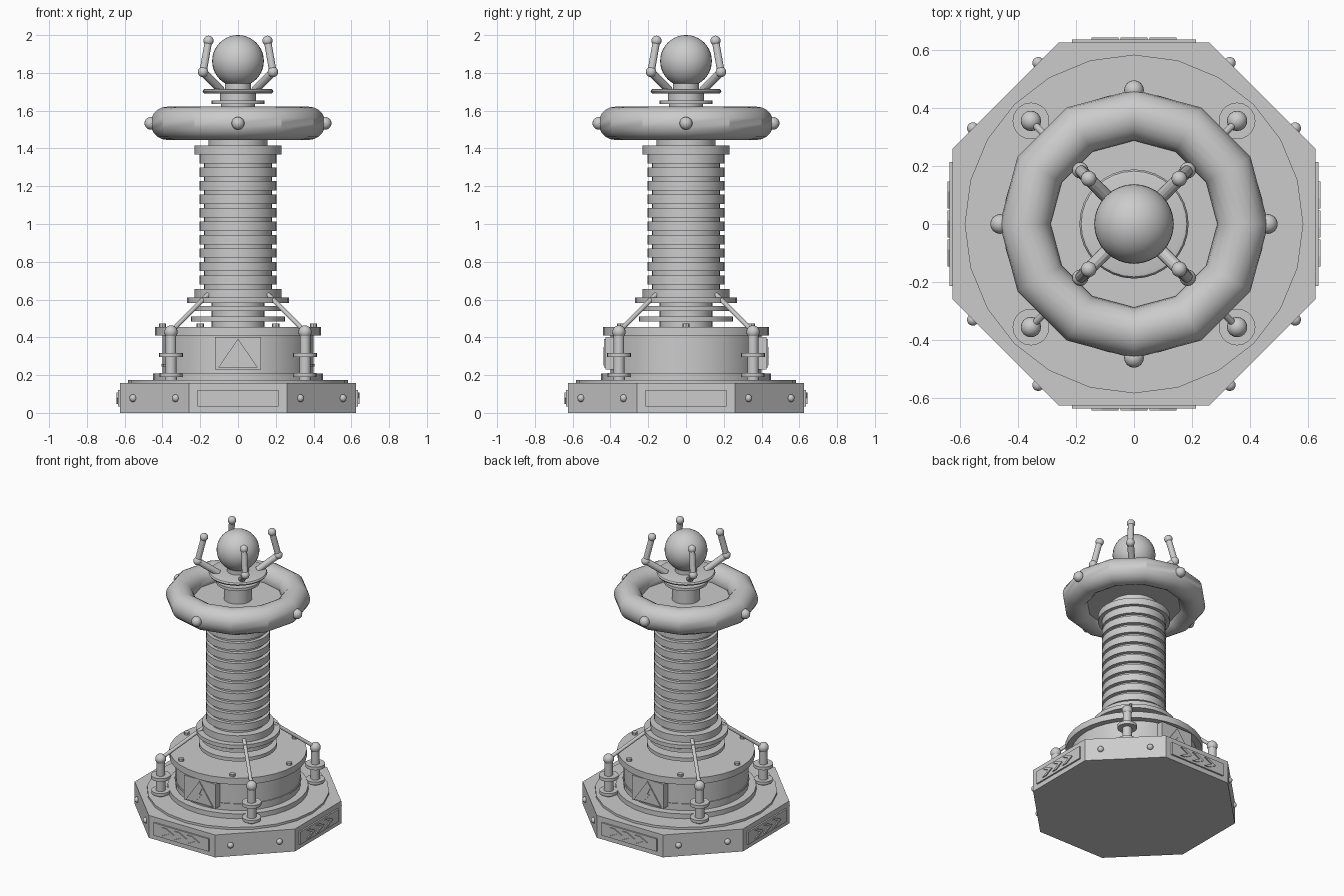
import bpy, bmesh
from math import sin, cos, pi, radians
from mathutils import Vector

if "Cube" in bpy.data.objects:
    bpy.data.objects.remove(bpy.data.objects["Cube"])

def finish(name, bm, smooth=True):
    bmesh.ops.recalc_face_normals(bm, faces=bm.faces)
    me = bpy.data.meshes.new(name)
    bm.to_mesh(me)
    bm.free()
    ob = bpy.data.objects.new(name, me)
    bpy.context.collection.objects.link(ob)
    if smooth:
        bpy.ops.object.select_all(action='DESELECT')
        ob.select_set(True)
        bpy.context.view_layer.objects.active = ob
        bpy.ops.object.shade_smooth_by_angle(angle=radians(28))
    return ob

def lathe(name, profile, n=32, at=(0, 0), phase=0, smooth=True):
    """Solid of revolution from (radius, z) points, capped at both ends."""
    bm = bmesh.new()
    rings = [[bm.verts.new((at[0] + r * cos(phase + 2 * pi * i / n),
                            at[1] + r * sin(phase + 2 * pi * i / n), z))
              for i in range(n)] for r, z in profile]
    for a, b in zip(rings, rings[1:]):
        for i in range(n):
            bm.faces.new((a[i], a[(i + 1) % n], b[(i + 1) % n], b[i]))
    bm.faces.new(rings[0])
    bm.faces.new(rings[-1])
    return finish(name, bm, smooth)

def steps(*discs):
    """Stepped profile from (radius, bottom, top) discs."""
    return [p for r, lo, hi in discs for p in ((r, lo), (r, hi))]

def ball(name, loc, r, u=16, v=10):
    bm = bmesh.new()
    bmesh.ops.create_uvsphere(bm, u_segments=u, v_segments=v, radius=r)
    bmesh.ops.translate(bm, verts=bm.verts, vec=loc)
    return finish(name, bm)

def rod(name, a, b, r, n=12):
    a, b = Vector(a), Vector(b)
    d = b - a
    bm = bmesh.new()
    bmesh.ops.create_cone(bm, cap_ends=True, segments=n, radius1=r, radius2=r, depth=d.length)
    bmesh.ops.rotate(bm, verts=bm.verts, matrix=d.to_track_quat('Z', 'Y').to_matrix())
    bmesh.ops.translate(bm, verts=bm.verts, vec=(a + b) / 2)
    return finish(name, bm)

def plate(name, pts, inner, outer, a):
    """Extrude a (sideways, z) outline outward on the side at angle a (0 = front)."""
    bm = bmesh.new()
    t, o = Vector((cos(a), sin(a), 0)), Vector((sin(a), -cos(a), 0))
    lo, hi = [[bm.verts.new(t * u + o * d + Vector((0, 0, z))) for u, z in pts]
              for d in (inner, outer)]
    n = len(pts)
    for i in range(n):
        bm.faces.new((lo[i], lo[(i + 1) % n], hi[(i + 1) % n], hi[i]))
    bm.faces.new(lo)
    bm.faces.new(hi)
    return finish(name, bm, False)

def rect(w, lo, hi):
    return [(-w, lo), (w, lo), (w, hi), (-w, hi)]

# Octagonal plinth and round step
lathe("plinth", steps((0.625 / cos(pi / 8), 0, 0.158)), 8, phase=pi / 8, smooth=False)
lathe("plinth_step", steps((0.583, 0.15, 0.174)), 24)

# Drum with lower and upper flanges
lathe("drum", steps((0.45, 0.17, 0.208), (0.40, 0.208, 0.41), (0.44, 0.41, 0.455)))
lathe("drum_band", steps((0.405, 0.245, 0.258)))
for i in range(6):
    a = i * pi / 3
    lathe(f"flange_bolt_{i}", steps((0.019, 0.45, 0.472)), 8, (0.4 * cos(a), 0.4 * sin(a)))

# Column: lower fins, collar, stacked coil rings, top collar
discs = [(0.14, 0.45, 0.485), (0.25, 0.485, 0.51), (0.14, 0.51, 0.54), (0.235, 0.54, 0.565),
         (0.14, 0.565, 0.583), (0.27, 0.583, 0.61), (0.23, 0.61, 0.657)]
z = 0.657
for i in range(10):
    discs += [(0.18, z, z + 0.022), (0.205, z + 0.022, z + 0.0712)]
    z += 0.0712
discs += [(0.23, 1.369, 1.415), (0.155, 1.415, 1.49)]
lathe("coil_column", steps(*discs))

# Ring electrode: low-poly around, round in section
bm = bmesh.new()
N, M, R, r = 12, 20, 0.375, 0.088
g = [[bm.verts.new(((R + r * cos(2 * pi * j / M)) * cos(2 * pi * i / N),
                    (R + r * cos(2 * pi * j / M)) * sin(2 * pi * i / N),
                    1.533 + r * sin(2 * pi * j / M))) for j in range(M)] for i in range(N)]
for i in range(N):
    for j in range(M):
        i2, j2 = (i + 1) % N, (j + 1) % M
        bm.faces.new((g[i][j], g[i2][j], g[i2][j2], g[i][j2]))
finish("ring_electrode", bm)
lathe("ring_web", steps((0.335, 1.485, 1.52)))

# Neck, cup plate and top sphere
lathe("top_neck", steps((0.09, 1.5, 1.635), (0.14, 1.635, 1.655), (0.095, 1.655, 1.69)))
lathe("cup_plate", [(0.17, 1.69), (0.182, 1.693), (0.188, 1.703), (0.182, 1.713), (0.17, 1.716)])
lathe("sphere_seat", steps((0.07, 1.71, 1.745)))
ball("top_sphere", (0, 0, 1.863), 0.137, 32, 20)

for i in range(4):
    a = i * pi / 2
    # Studs on the ring electrode
    ball(f"ring_stud_{i}", (0.461 * cos(a), 0.461 * sin(a), 1.533), 0.034)

    # Claw arms around the sphere
    sx, sy = (1, 1, -1, -1)[i], (1, -1, -1, 1)[i]
    foot, elbow, tip = [(sx * d, sy * d, h) for d, h in ((0.09, 1.71), (0.185, 1.805), (0.156, 1.97))]
    rod(f"claw_lower_{i}", foot, elbow, 0.022)
    rod(f"claw_upper_{i}", elbow, tip, 0.02)
    ball(f"claw_elbow_{i}", elbow, 0.028)
    ball(f"claw_tip_{i}", tip, 0.027)

    # Insulator posts with struts to the column
    p = 0.355
    lathe(f"insulator_{i}", steps((0.032, 0.165, 0.19), (0.06, 0.19, 0.21), (0.03, 0.21, 0.295),
                                  (0.063, 0.295, 0.317), (0.028, 0.317, 0.43)), 20, (sx * p, sy * p))
    ball(f"insulator_ball_{i}", (sx * p, sy * p, 0.428), 0.035)
    rod(f"strut_{i}", (sx * p, sy * p, 0.43), (sx * 0.155, sy * 0.155, 0.63), 0.012)

    # Studs on the slanted plinth faces
    for j, (x, y) in enumerate(((0.555, 0.33), (0.33, 0.555))):
        ball(f"plinth_stud_{i}_{j}", (sx * x, sy * y, 0.078), 0.02)

    # Plinth panels with three chevrons each
    plate(f"plinth_panel_{i}", rect(0.214, 0.033, 0.122), 0.6, 0.636, a)
    for k in (-1, 0, 1):
        u = k * 0.1
        chevron = [(u - 0.047, 0.048), (u - 0.012, 0.048), (u + 0.047, 0.078),
                   (u - 0.012, 0.108), (u - 0.047, 0.108), (u + 0.012, 0.078)]
        plate(f"chevron_{i}_{k + 1}", chevron, 0.63, 0.643, a)

# Warning plates on front and back: raised triangle with a bolt symbol
for side, a in (("front", 0), ("back", pi)):
    plate(f"warning_plate_{side}", rect(0.123, 0.23, 0.402), 0.36, 0.425, a)
    plate(f"warning_triangle_{side}", [(-0.105, 0.24), (0.105, 0.24), (0, 0.392)], 0.42, 0.433, a)
    plate(f"warning_bolt_{side}", [(-0.028, 0.25), (0.024, 0.302), (0.004, 0.305), (0.024, 0.35),
                                   (-0.02, 0.298), (0, 0.294)], 0.43, 0.438, a)
